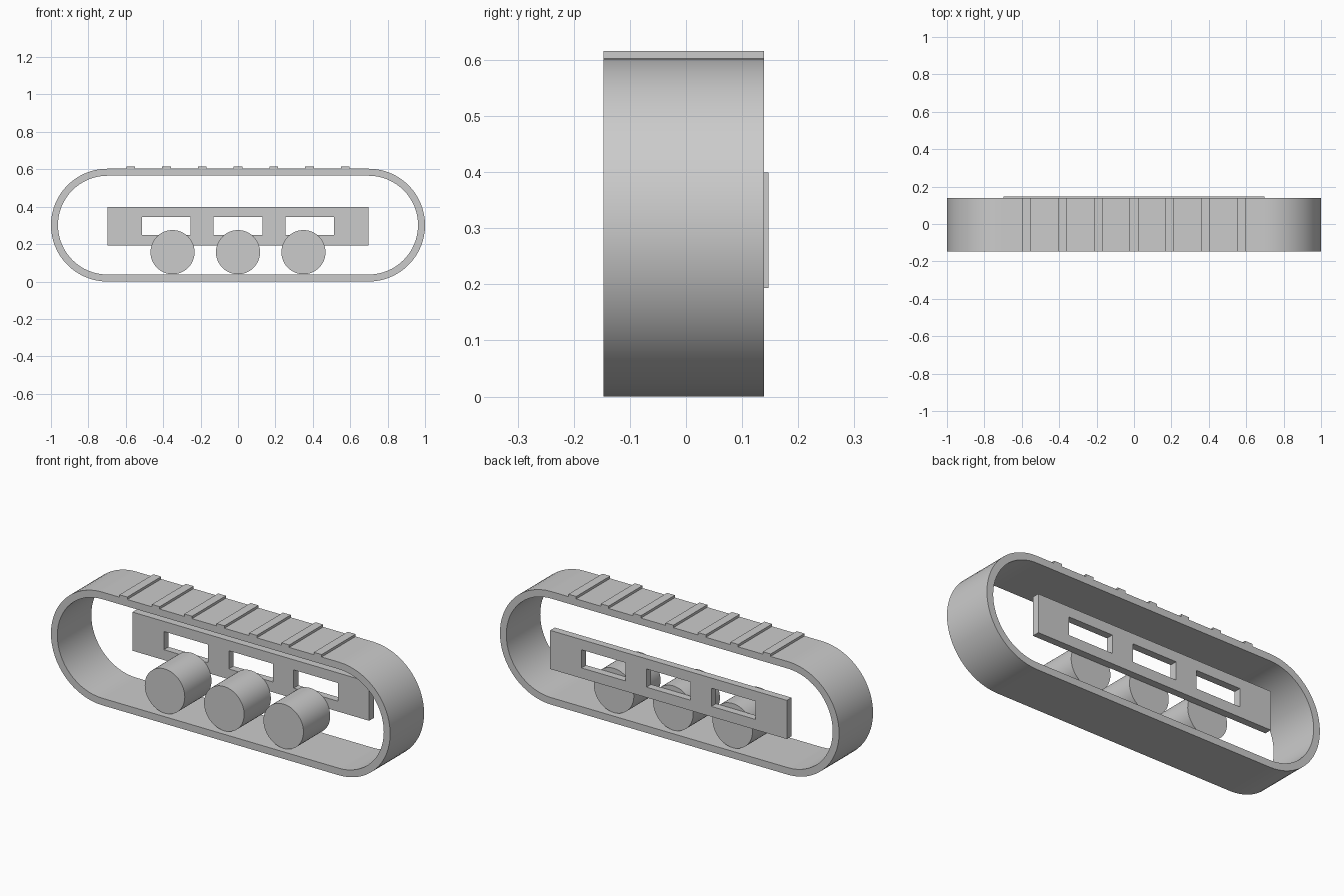
import bpy, bmesh
from math import pi, cos, sin, radians
from mathutils import Matrix, Vector

cube = bpy.data.objects.get("Cube")
if cube:
    bpy.data.objects.remove(cube, do_unlink=True)

# One grey for every part
grey = bpy.data.materials.new("plain grey")
grey.use_nodes = True
grey.diffuse_color = (0.6, 0.6, 0.6, 1)
grey.node_tree.nodes["Principled BSDF"].inputs["Base Color"].default_value = (0.6, 0.6, 0.6, 1)

FRONT, BACK = -0.147, 0.139      # track width along y
RADIUS, WALL = 0.3015, 0.0375    # outer end radius and band thickness
END_X = 1 - RADIUS               # centre of each rounded end


def finish(bm, name, smooth=False):
    bmesh.ops.recalc_face_normals(bm, faces=bm.faces)
    mesh = bpy.data.meshes.new(name)
    bm.to_mesh(mesh)
    bm.free()
    mesh.materials.append(grey)
    obj = bpy.data.objects.new(name, mesh)
    bpy.context.collection.objects.link(obj)
    if smooth:
        bpy.ops.object.select_all(action='DESELECT')
        obj.select_set(True)
        bpy.context.view_layer.objects.active = obj
        bpy.ops.object.shade_smooth_by_angle(angle=radians(30))
    return obj


def extrude_back(bm, depth):
    """Thicken flat faces along +y."""
    out = bmesh.ops.extrude_face_region(bm, geom=bm.faces[:], use_keep_orig=True)
    moved = [g for g in out["geom"] if isinstance(g, bmesh.types.BMVert)]
    bmesh.ops.translate(bm, verts=moved, vec=(0, depth, 0))


def box(name, x0, x1, y0, y1, z0, z1):
    bm = bmesh.new()
    size = Matrix.Diagonal((x1 - x0, y1 - y0, z1 - z0, 1))
    place = Matrix.Translation(((x0 + x1) / 2, (y0 + y1) / 2, (z0 + z1) / 2))
    bmesh.ops.create_cube(bm, size=1, matrix=place @ size)
    return finish(bm, name)


# Track band: a stadium-shaped ring
def stadium(bm, radius, steps=32):
    loop = []
    for side, start in ((1, -pi / 2), (-1, pi / 2)):
        for i in range(steps + 1):
            a = start + pi * i / steps
            loop.append(bm.verts.new((side * END_X + radius * cos(a), FRONT,
                                      RADIUS + radius * sin(a))))
    return loop


bm = bmesh.new()
outer, inner = stadium(bm, RADIUS), stadium(bm, RADIUS - WALL)
for i in range(len(outer)):
    j = (i + 1) % len(outer)
    bm.faces.new((outer[i], outer[j], inner[j], inner[i]))
extrude_back(bm, BACK - FRONT)
finish(bm, "track_band", smooth=True)

# Tread ridges across the top run
for i in range(7):
    x = (i - 3) * 0.191
    box(f"tread_ridge_{i + 1}", x - 0.023, x + 0.023, FRONT, BACK,
        2 * RADIUS - 0.01, 0.616)

# Side plate with three rectangular windows
PLATE_FRONT, PLATE_BACK = 0.108, 0.147
xs = [-0.698]
for centre in (-0.383, 0, 0.383):
    xs += [centre - 0.13, centre + 0.13]
xs.append(0.698)
zs = [0.193, 0.248, 0.345, 0.399]
bm = bmesh.new()
grid = [[bm.verts.new((x, PLATE_FRONT, z)) for z in zs] for x in xs]
for i in range(len(xs) - 1):
    for k in range(len(zs) - 1):
        if i % 2 == 1 and k == 1:
            continue  # window opening
        bm.faces.new((grid[i][k], grid[i + 1][k], grid[i + 1][k + 1], grid[i][k + 1]))
extrude_back(bm, PLATE_BACK - PLATE_FRONT)
finish(bm, "side_plate")

# Road wheels resting on the lower run
WHEEL_R, WHEEL_FRONT = 0.118, -0.117
for i in range(3):
    bm = bmesh.new()
    place = Matrix.Translation(((i - 1) * 0.35, (WHEEL_FRONT + PLATE_FRONT) / 2, 0.157))
    bmesh.ops.create_cone(bm, cap_ends=True, segments=64, radius1=WHEEL_R, radius2=WHEEL_R,
                          depth=PLATE_FRONT - WHEEL_FRONT,
                          matrix=place @ Matrix.Rotation(pi / 2, 4, 'X'))
    finish(bm, f"road_wheel_{i + 1}", smooth=True)
